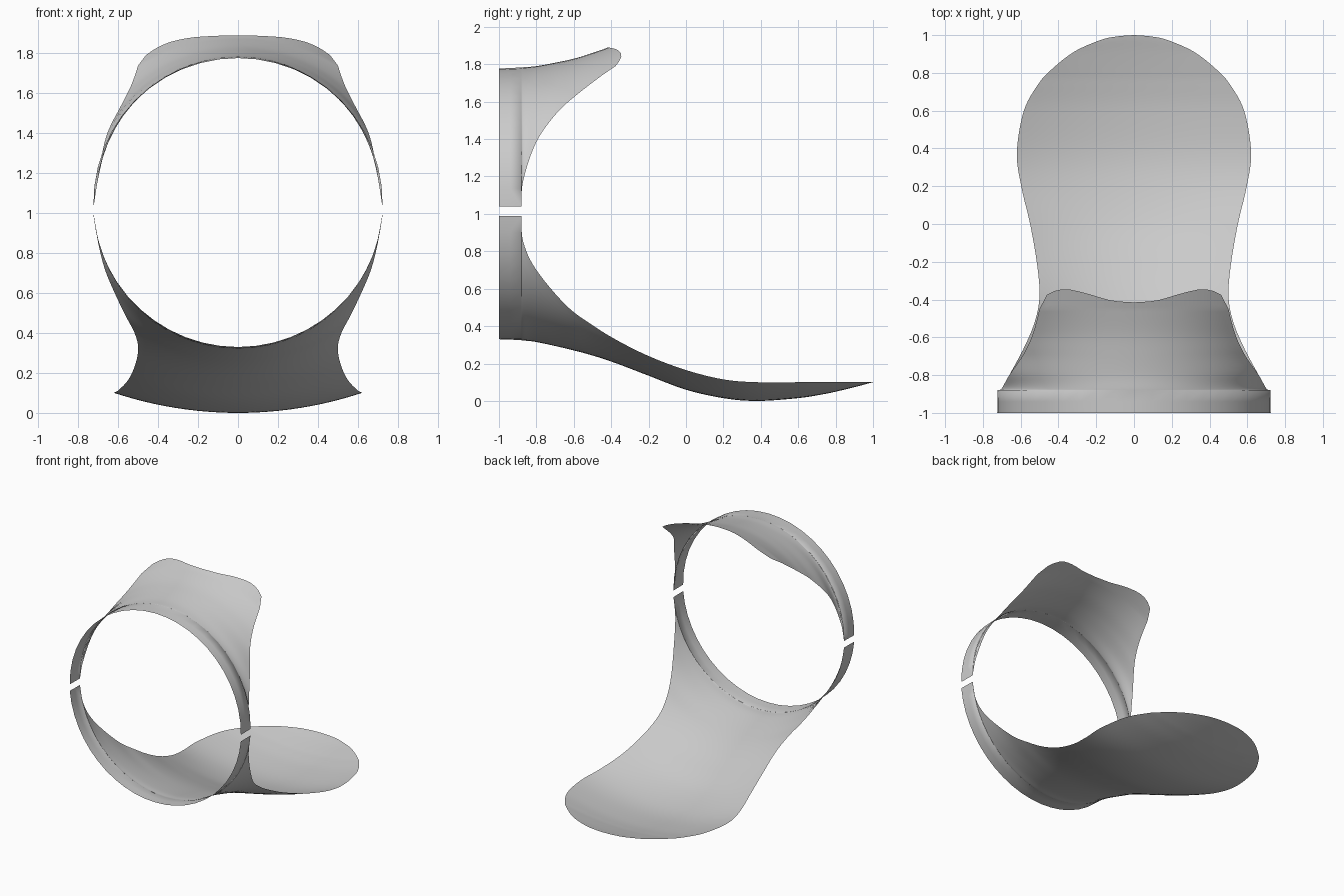
import bpy, bmesh, math

if "Cube" in bpy.data.objects:
    bpy.data.objects.remove(bpy.data.objects["Cube"])

SEG = 24    # columns across a sheet
SUB = 6     # rows between two stations


def smooth_path(points):
    """Catmull-Rom through tuples of any length."""
    out = []
    for i in range(len(points) - 1):
        a, b = points[max(i - 1, 0)], points[i]
        c, d = points[i + 1], points[min(i + 2, len(points) - 1)]
        for k in range(SUB):
            t = k / SUB
            out.append(tuple(
                0.5 * (2 * q + (r - p) * t + (2 * p - 5 * q + 4 * r - s) * t * t
                       + (3 * q - p - 3 * r + s) * t ** 3)
                for p, q, r, s in zip(a, b, c, d)))
    return out + [points[-1]]


def arc_row(x, y, z_edge, z_mid):
    """Circular arc across the sheet, level at the middle, ending at x."""
    h = z_edge - z_mid
    if abs(h) < 1e-4 or x < 1e-4:
        return [(x * (2 * k / SEG - 1), y, z_mid) for k in range(SEG + 1)]
    r = (x * x + h * h) / (2 * abs(h))
    end = math.atan2(x, r - abs(h))
    sign = 1 if h > 0 else -1
    angles = [end * (2 * k / SEG - 1) for k in range(SEG + 1)]
    return [(r * math.sin(a), y, z_mid + sign * r * (1 - math.cos(a))) for a in angles]


def make_sheet(name, rows):
    bm = bmesh.new()
    grid = [[bm.verts.new(p) for p in row] for row in rows]
    for r0, r1 in zip(grid, grid[1:]):
        for k in range(SEG):
            bm.faces.new((r0[k], r0[k + 1], r1[k + 1], r1[k]))
    bmesh.ops.remove_doubles(bm, verts=bm.verts, dist=1e-4)
    bmesh.ops.dissolve_degenerate(bm, edges=bm.edges, dist=1e-5)
    mesh = bpy.data.meshes.new(name)
    bm.to_mesh(mesh)
    bm.free()
    for p in mesh.polygons:
        p.use_smooth = True
    ob = bpy.data.objects.new(name, mesh)
    bpy.context.collection.objects.link(ob)
    return ob


# Lower tongue: half ring at the front flattening to a rounded tip
# stations: half width, y, edge height, middle height
lower = [
    (.722, -.88, .99, .325), (.70, -.87, .85, .323), (.66, -.80, .70, .315),
    (.575, -.64, .51, .28), (.52, -.50, .405, .243), (.50, -.37, .325, .20),
    (.515, -.20, .24, .135), (.55, 0, .165, .06), (.597, .20, .115, .015),
    (.62, .38, .10, 0), (.583, .60, .10, .015), (.507, .74, .10, .037),
    (.44, .815, .10, .053), (.32, .91, .10, .076), (.18, .973, .10, .093),
    (.09, .993, .10, .098), (0, 1, .10, .10)]
rows = [arc_row(.724, -1, .99, .33), arc_row(.723, -.94, .99, .328)]
rows += [arc_row(*s) for s in smooth_path(lower)]
make_sheet("lower_tongue", rows)

# Upper visor: half ring at the front rising to a flared brim
upper = [
    (.722, -.88, 1.04, 1.783), (.70, -.87, 1.18, 1.784), (.66, -.80, 1.385, 1.79),
    (.585, -.69, 1.54, 1.81), (.535, -.58, 1.64, 1.835), (.50, -.45, 1.74, 1.877)]
rows = [arc_row(.724, -1, 1.04, 1.777), arc_row(.723, -.94, 1.04, 1.78)]
rows += [arc_row(*s) for s in smooth_path(upper)]

# Brim: extend the last row to the wavy front outline (x, y)
outline = smooth_path([(0, -.415), (.12, -.405), (.25, -.368), (.36, -.345),
                       (.44, -.362), (.484, -.40), (.50, -.45)])


def brim_y(x):
    for (x0, y0), (x1, y1) in zip(outline, outline[1:]):
        if x0 <= x <= x1:
            return y0 + (y1 - y0) * (x - x0) / max(x1 - x0, 1e-6)
    return -.45


last = rows[-1]
for j in range(1, 5):
    row = []
    for x, y, z in last:
        dy = (brim_y(abs(x)) - y) * j / 4
        row.append((x, y + dy, z + dy * .4))
    rows.append(row)
make_sheet("upper_visor", rows)
